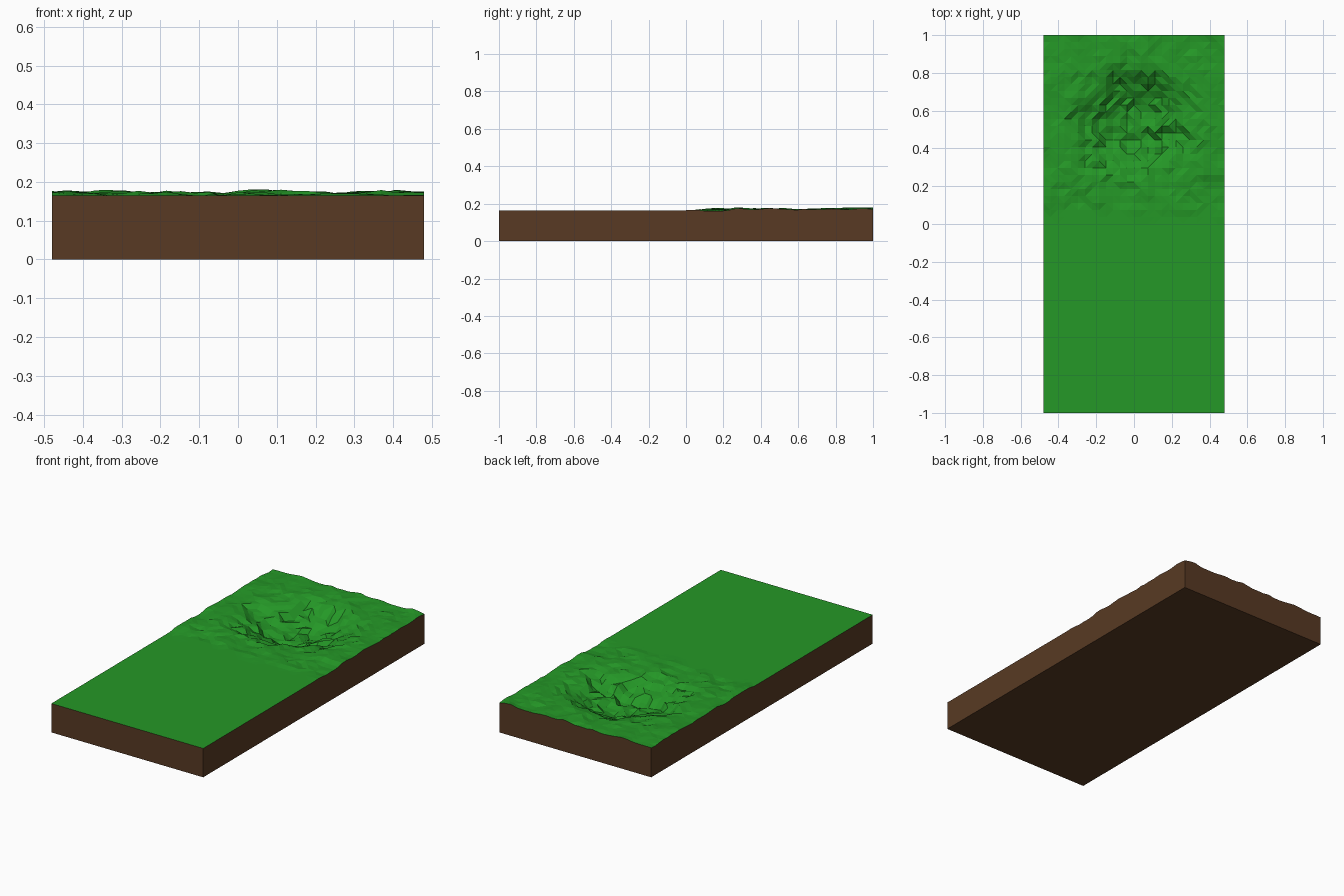
import bpy, bmesh, math, random
from mathutils import Vector, noise

if "Cube" in bpy.data.objects:
    bpy.data.objects.remove(bpy.data.objects["Cube"])

W, L, BASE = 0.48, 1.0, 0.165
NX, NY = 26, 54
random.seed(11)


def material(name, rgb):
    m = bpy.data.materials.new(name)
    m.diffuse_color = (*rgb, 1)
    m.use_nodes = True
    m.node_tree.nodes["Principled BSDF"].inputs["Base Color"].default_value = m.diffuse_color
    return m


def smooth(t):
    t = max(0.0, min(1.0, t))
    return t * t * (3 - 2 * t)


def height(x, y):
    """Flat lawn in front, rough ground with a jagged bowl behind."""
    if y < 0.03:
        return BASE
    bump = noise.noise(Vector((x * 8, y * 8, 3.1))) + 0.5 * noise.noise(Vector((x * 21, y * 21, 7.7)))
    patch = smooth((y - 0.02 + 0.1 * bump) / 0.3)
    z = BASE + 0.007 * patch + 0.012 * max(-0.5, min(1.0, bump)) * smooth(y / 0.1)
    # Wobbling bowl outline, gentle at the rim and ragged inside
    r = math.hypot(x / 0.39, (y - 0.53) / 0.37) + 0.12 * bump
    z -= 0.105 * smooth((1.0 - r) / 0.9)
    z += random.uniform(-0.015, 0.015) * smooth((1.0 - r) / 0.5)
    z += random.uniform(-0.003, 0.003) * smooth(y / 0.2) * smooth((0.47 - abs(x)) / 0.1)
    # Soft lip along the outer corner
    z -= 0.006 * smooth((abs(x) - 0.43) / 0.05) * smooth((y - 0.9) / 0.1)
    return max(0.03, min(0.181, z)) if y > 0.1 else max(BASE, z)


def make_object(name, bm, mat):
    me = bpy.data.meshes.new(name)
    bm.to_mesh(me)
    bm.free()
    me.materials.append(mat)
    ob = bpy.data.objects.new(name, me)
    bpy.context.collection.objects.link(ob)
    return ob


grass = material("grass", (0.018, 0.315, 0.02))
earth = material("earth", (0.098, 0.042, 0.017))

# Grass surface: displaced, triangulated grid
bm = bmesh.new()
grid = []
for j in range(NY + 1):
    row = []
    for i in range(NX + 1):
        x, y = -W + 2 * W * i / NX, -L + 2 * L * j / NY
        row.append(bm.verts.new((x, y, height(x, y))))
    grid.append(row)
for j in range(NY):
    for i in range(NX):
        bm.faces.new((grid[j][i], grid[j][i + 1], grid[j + 1][i + 1], grid[j + 1][i]))
bmesh.ops.triangulate(bm, faces=bm.faces)

# Rim of the grass, walked once around, for the soil walls
rim = ([v.co.copy() for v in grid[0]]
       + [r[-1].co.copy() for r in grid[1:]]
       + [v.co.copy() for v in reversed(grid[-1][:-1])]
       + [r[0].co.copy() for r in reversed(grid[1:-1])])
make_object("grass_surface", bm, grass)

# Soil block: outward walls down to a flat base
bm = bmesh.new()
top = [bm.verts.new(c) for c in rim]
low = [bm.verts.new((c.x, c.y, 0)) for c in rim]
n = len(rim)
for k in range(n):
    m = (k + 1) % n
    bm.faces.new((low[k], low[m], top[m], top[k]))
bm.faces.new(low[::-1])
make_object("soil_block", bm, earth)
